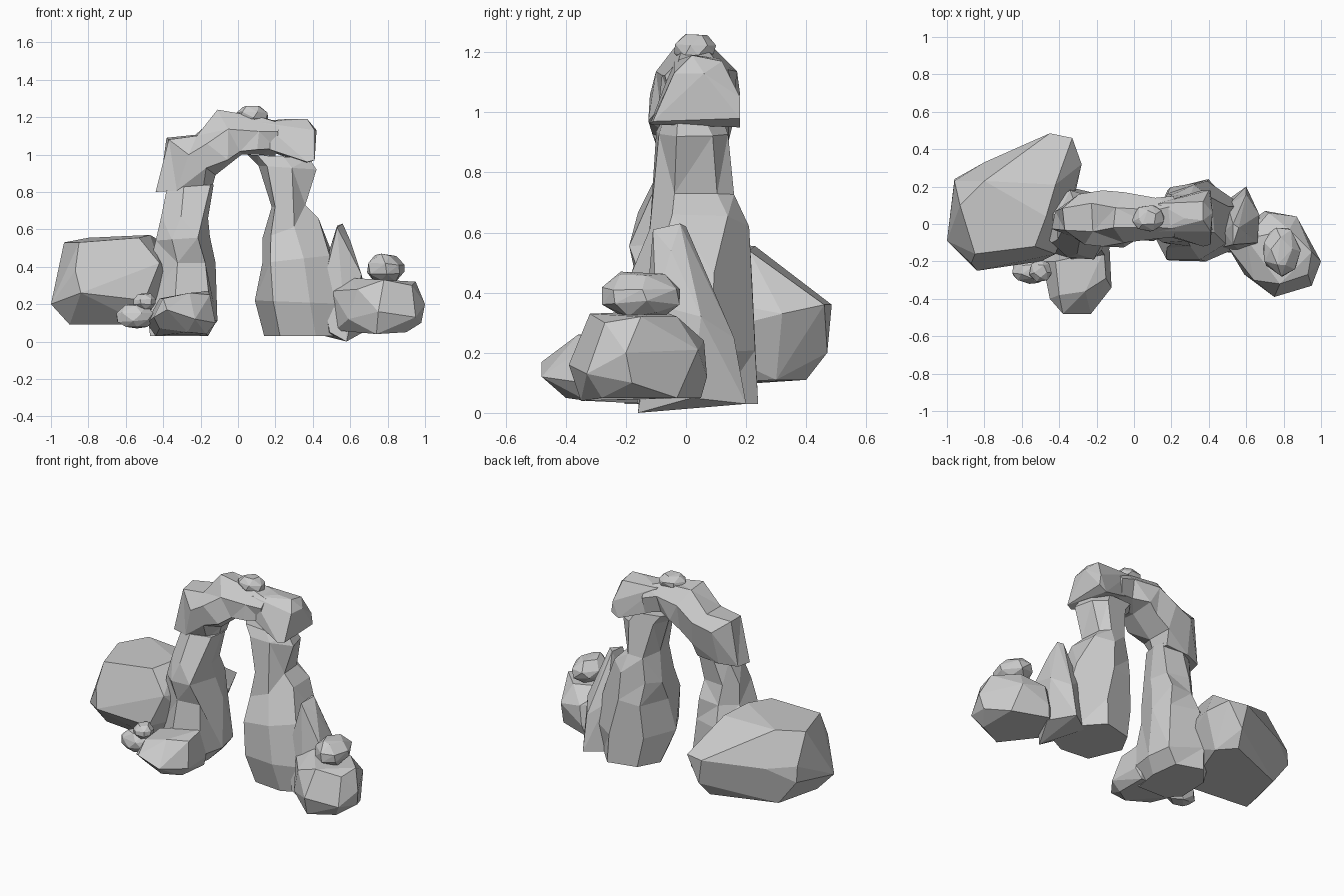
import bpy, bmesh, math, random


def finish(name, bm):
    bmesh.ops.recalc_face_normals(bm, faces=bm.faces)
    me = bpy.data.meshes.new(name)
    bm.to_mesh(me)
    bm.free()
    ob = bpy.data.objects.new(name, me)
    bpy.context.collection.objects.link(ob)
    return ob


def hull_rock(name, pts):
    """Chiselled boulder: convex hull of a few corner points."""
    bm = bmesh.new()
    for p in pts:
        bm.verts.new(p)
    r = bmesh.ops.convex_hull(bm, input=bm.verts[:])
    inner = {g for g in r["geom_interior"] if isinstance(g, bmesh.types.BMVert)}
    bmesh.ops.delete(bm, geom=list(inner), context='VERTS')
    bmesh.ops.dissolve_limit(bm, angle_limit=math.radians(6), verts=bm.verts[:], edges=bm.edges[:])
    return finish(name, bm)


def pebble(name, lo, hi, seed):
    """Small stone: jittered rings scaled into the box lo..hi."""
    rnd = random.Random(seed)
    pts = []
    for z, r, n in ((0, .6, 5), (.3, .95, 7), (.62, .95, 7), (1, .55, 5)):
        off = rnd.random()
        for i in range(n):
            a = math.tau * (i + off + rnd.uniform(-.2, .2)) / n
            pts.append([r * math.cos(a), r * math.sin(a), z + rnd.uniform(-.06, .06)])
    for k in range(3):
        a, b = min(p[k] for p in pts), max(p[k] for p in pts)
        for p in pts:
            p[k] = lo[k] + (p[k] - a) / (b - a) * (hi[k] - lo[k])
    return hull_rock(name, pts)


SECTION = [(0, .25), (.02, .75), (.35, 1), (.9, .95), (1, .5), (.85, .05), (.35, 0)]


def loft(name, rings, seed):
    """Faceted column. Ring: outer x, z, inner x, z, y front, y back."""
    rnd = random.Random(seed)
    bm = bmesh.new()
    rows = []
    for xo, zo, xi, zi, y0, y1 in rings:
        row = []
        for u, v in SECTION:
            if 0 < u < 1:
                u += rnd.uniform(-.09, .09)
            if 0 < v < 1:
                v += rnd.uniform(-.1, .05)
            row.append(bm.verts.new((xo + (xi - xo) * u, y0 + (y1 - y0) * v,
                                     zo + (zi - zo) * u)))
        rows.append(row)
    n = len(SECTION)
    for a, b in zip(rows, rows[1:]):
        for i in range(n):
            j = (i + 1) % n
            bm.faces.new((a[i], a[j], b[j], b[i]))
    bm.faces.new(rows[0])
    bm.faces.new(rows[-1])
    bmesh.ops.triangulate(bm, faces=bm.faces[:])
    bmesh.ops.dissolve_limit(bm, angle_limit=math.radians(9), verts=bm.verts[:], edges=bm.edges[:])
    return finish(name, bm)


# Arch: left leg, curved span, right leg
loft("left_leg", [
    (-.47, .03, -.18, .03, -.20, .19),
    (-.49, .20, -.11, .11, -.20, .20),
    (-.47, .42, -.12, .42, -.16, .18),
    (-.44, .54, -.15, .56, -.18, .13),
    (-.41, .67, -.16, .66, -.16, .10),
    (-.38, .82, -.13, .84, -.08, .11)], 3)

loft("arch_span", [
    (-.44, .80, -.14, .82, -.07, .11),
    (-.37, 1.08, -.12, .89, -.11, .16),
    (-.22, 1.10, -.04, .96, -.12, .18),
    (-.11, 1.24, .02, 1.00, -.10, .17),
    (.12, 1.20, .10, 1.00, -.08, .14),
    (.22, 1.17, .20, .99, -.07, .15)], 5)

# Wedge-shaped end block of the span
hull_rock("arch_end_block", [
    (.13, -.04, 1.17), (.13, .11, 1.18), (.16, -.06, 1.03), (.16, .12, 1.02),
    (.27, .03, 1.19), (.37, .02, 1.19), (.37, .12, 1.17), (.41, -.04, 1.13), (.42, .06, 1.13),
    (.41, -.11, .97), (.37, -.12, .96), (.36, .18, .95), (.41, .18, .98), (.40, .18, 1.05)])

loft("right_leg", [
    (.56, .03, .14, .03, -.16, .24),
    (.60, .20, .09, .22, -.20, .23),
    (.49, .46, .13, .42, -.19, .22),
    (.43, .66, .13, .55, -.12, .21),
    (.36, .73, .18, .72, -.10, .16),
    (.42, .92, .11, .94, -.09, .14),
    (.38, .98, .05, 1.00, -.07, .12)], 8)

# Large boulder, left and back: flat top, upright brow, undercut front
hull_rock("large_boulder", [
    (-.80, .23, .555), (-.93, .10, .53), (-.85, -.16, .53), (-.53, -.12, .555), (-.47, .04, .57),
    (-.42, .21, .54), (-.87, -.21, .38), (-.42, -.16, .42), (-.96, .23, .36),
    (-1.0, -.09, .20), (-.84, -.25, .26), (-.50, -.20, .22), (-.90, -.06, .09), (-.50, -.10, .09),
    (-.45, .40, .11), (-.84, .25, .10), (-.96, .24, .26), (-.36, .30, .11), (-.80, .33, .34),
    (-.45, .485, .36), (-.33, .46, .36), (-.42, .47, .20), (-.28, .32, .33), (-.35, .0, .25)])

# Front left boulder and its pebbles
hull_rock("front_boulder", [
    (-.49, -.20, .10), (-.45, -.40, .13), (-.38, -.48, .17), (-.23, -.48, .12), (-.12, -.34, .10),
    (-.13, -.14, .10), (-.40, -.38, .23), (-.26, -.36, .26), (-.15, -.29, .25), (-.16, -.14, .27),
    (-.42, -.20, .23), (-.44, -.15, .03), (-.42, -.35, .07), (-.27, -.40, .05), (-.17, -.33, .04),
    (-.16, -.12, .03)])
pebble("low_pebble", (-.65, -.32, .07), (-.45, -.18, .20), 2)
pebble("upper_pebble", (-.56, -.31, .17), (-.44, -.19, .26), 6)

# Pointed slab beside the right leg
hull_rock("spire", [
    (.53, -.11, .61), (.56, -.02, .63), (.53, .0, .62), (.45, -.13, .28), (.66, -.10, .36),
    (.60, -.05, .54), (.48, -.04, .46), (.67, .05, .32), (.50, .10, .33), (.60, .16, .25),
    (.49, -.15, .05), (.58, -.16, .0), (.67, .02, .05), (.60, .20, .03), (.46, .10, .03)])

# Right boulder with a stone on it
hull_rock("right_boulder", [
    (.50, -.08, .12), (.50, -.12, .27), (.59, -.27, .12), (.75, -.39, .16), (.95, -.33, .13),
    (1.0, -.20, .20), (.98, -.18, .10), (.87, .04, .21), (.72, .06, .24), (.70, .07, .12),
    (.64, -.30, .28), (.78, -.32, .33), (.93, -.27, .30), (.95, -.15, .32), (.83, -.03, .32),
    (.60, -.08, .34), (.52, -.12, .06), (.74, -.35, .04), (.90, -.28, .05), (.90, -.03, .05),
    (.68, .05, .05)])
pebble("perched_stone", (.69, -.28, .32), (.89, -.02, .47), 11)

# Small stone on the crown of the arch
pebble("crown_stone", (-.01, -.04, 1.16), (.16, .10, 1.26), 4)
